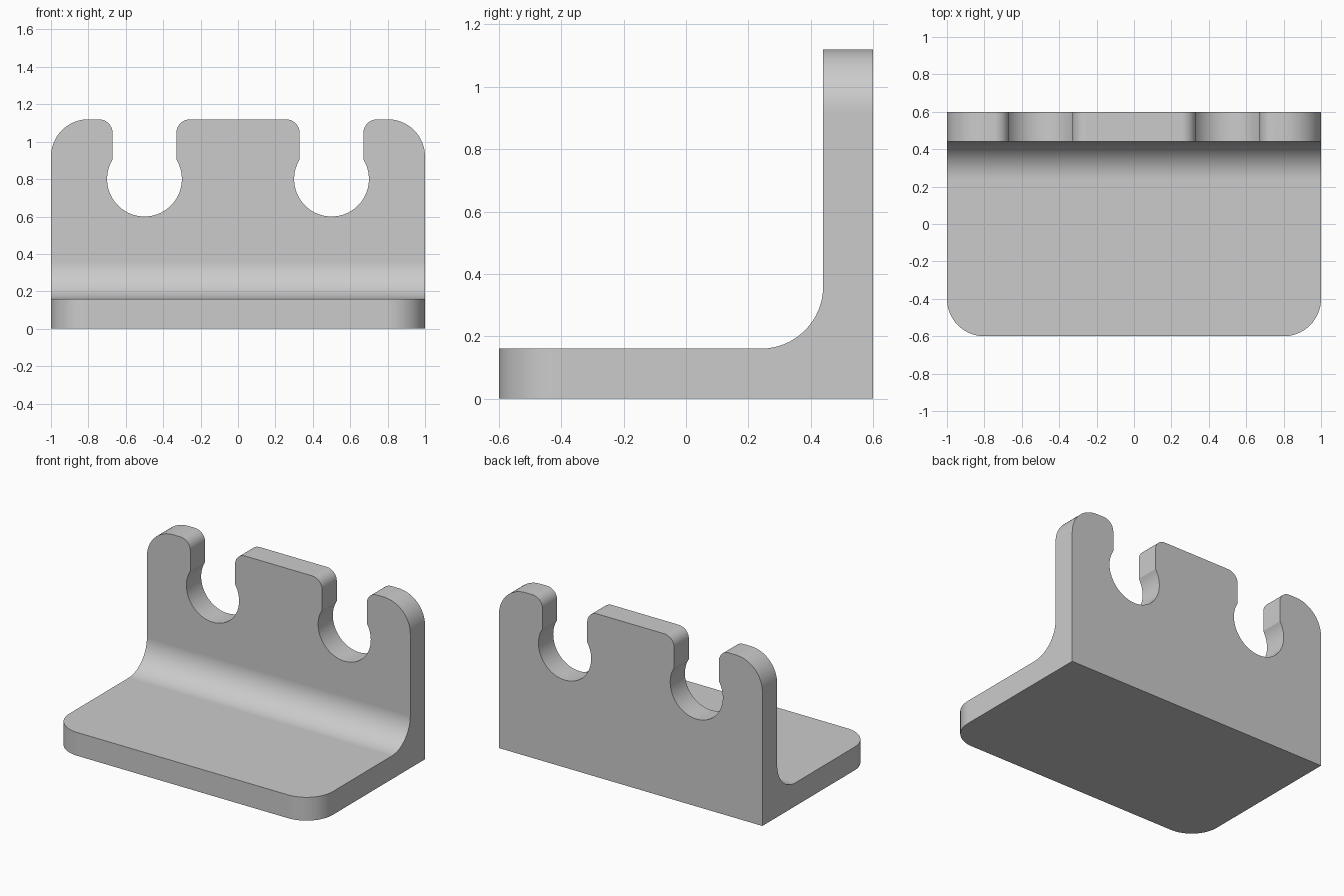
import bpy, bmesh
from math import acos, cos, sin, pi, radians
from mathutils import Vector

if "Cube" in bpy.data.objects:
    bpy.data.objects.remove(bpy.data.objects["Cube"], do_unlink=True)

HALF_WIDTH, HALF_DEPTH, HEIGHT = 1.0, 0.6, 1.12
THICK = 0.16
ROUND = 0.2        # fillet and outer corner radius
LIP = 0.075        # rounding at the slot mouths
SLOT_X, SLOT_Z, SLOT_R, NECK = 0.5, 0.8, 0.2, 0.17

grey = bpy.data.materials.new("plain grey")
grey.use_nodes = True
grey.diffuse_color = (0.6, 0.6, 0.6, 1)
grey.node_tree.nodes["Principled BSDF"].inputs["Base Color"].default_value = (0.6, 0.6, 0.6, 1)


def arc(cx, cy, r, start, end, steps=16):
    return [(cx + r * cos(start + (end - start) * i / steps),
             cy + r * sin(start + (end - start) * i / steps)) for i in range(steps + 1)]


def prism(name, outline, place, direction):
    """Extrude a closed 2D outline, placed in space by a function."""
    bm = bmesh.new()
    face = bm.faces.new([bm.verts.new(place(a, b)) for a, b in outline])
    grown = bmesh.ops.extrude_face_region(bm, geom=[face])["geom"]
    bmesh.ops.translate(bm, vec=Vector(direction),
                        verts=[v for v in grown if isinstance(v, bmesh.types.BMVert)])
    bmesh.ops.recalc_face_normals(bm, faces=bm.faces)
    mesh = bpy.data.meshes.new(name)
    bm.to_mesh(mesh)
    bm.free()
    mesh.materials.append(grey)
    obj = bpy.data.objects.new(name, mesh)
    bpy.context.collection.objects.link(obj)
    return obj


def carve(target, cutter, operation):
    mod = target.modifiers.new(cutter.name, "BOOLEAN")
    mod.operation = operation
    mod.solver = "EXACT"
    mod.object = cutter
    cutter.hide_render = True
    bpy.ops.object.modifier_apply(modifier=mod.name)
    bpy.data.objects.remove(cutter, do_unlink=True)


# L-shaped bracket with a concave fillet, made overly wide and then trimmed
wall = HALF_DEPTH - THICK
side = [(-HALF_DEPTH, 0), (HALF_DEPTH, 0), (HALF_DEPTH, HEIGHT), (wall, HEIGHT)]
side += arc(wall - ROUND, THICK + ROUND, ROUND, 0, -pi / 2)
side += [(-HALF_DEPTH, THICK)]
bracket = prism("slotted_bracket", side, lambda y, z: (-1.2, y, z), (2.4, 0, 0))
bpy.context.view_layer.objects.active = bracket
bracket.select_set(True)

# Upright plate outline: rounded shoulders and two keyhole slots
mouth = acos(NECK / SLOT_R)
half = [(HALF_WIDTH, -0.3)]
half += arc(HALF_WIDTH - ROUND, HEIGHT - ROUND, ROUND, 0, pi / 2)
half += arc(SLOT_X + NECK + LIP, HEIGHT - LIP, LIP, pi / 2, pi, 10)
half += arc(SLOT_X, SLOT_Z, SLOT_R, mouth, -pi - mouth, 48)
half += arc(SLOT_X - NECK - LIP, HEIGHT - LIP, LIP, 0, pi / 2, 10)
# The top line sits on the bracket's top; both share the same height
front = half + [(-x, z) for x, z in reversed(half)]
trim = prism("outline_trim", front, lambda x, z: (x, -1, z), (0, 2, 0))
carve(bracket, trim, "INTERSECT")

# Rounded front corners of the base
for s in (1, -1):
    corner = arc(HALF_WIDTH - ROUND, ROUND - HALF_DEPTH, ROUND, -pi / 2, 0)
    corner += [(1.2, ROUND - HALF_DEPTH), (1.2, -0.8), (HALF_WIDTH - ROUND, -0.8)]
    cutter = prism("corner_cutter", corner, lambda x, y: (s * x, y, -0.2), (0, 0, 0.6))
    carve(bracket, cutter, "DIFFERENCE")

# Smooth the rounds and keep the flats flat
bpy.ops.object.shade_smooth_by_angle(angle=radians(25))
weighted = bracket.modifiers.new("flat_faces", "WEIGHTED_NORMAL")
weighted.keep_sharp = True
